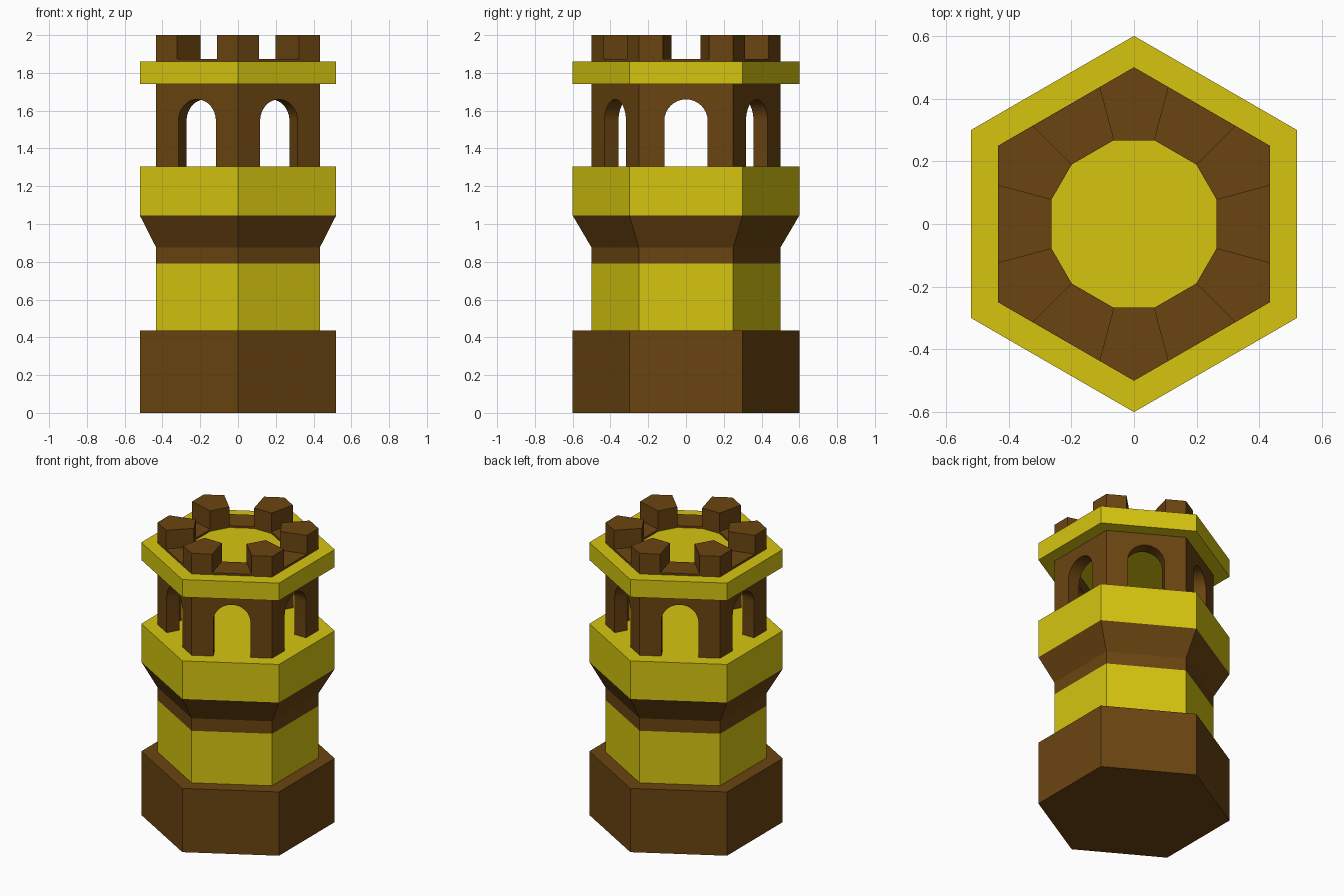
import bpy, bmesh, math
from mathutils import Matrix, Vector

cube = bpy.data.objects.get("Cube")
if cube:
    bpy.data.objects.remove(cube, do_unlink=True)


def material(name, rgb):
    m = bpy.data.materials.new(name)
    m.use_nodes = True
    m.diffuse_color = (*rgb, 1)
    m.node_tree.nodes["Principled BSDF"].inputs["Base Color"].default_value = (*rgb, 1)
    return m


YELLOW = material("mustard_yellow", (0.67, 0.56, 0.005))
BROWN = material("wood_brown", (0.145, 0.058, 0.0055))
SIXTH = math.pi / 3


def finish(name, bm, mat):
    bmesh.ops.remove_doubles(bm, verts=bm.verts, dist=1e-5)
    bmesh.ops.recalc_face_normals(bm, faces=bm.faces)
    me = bpy.data.meshes.new(name)
    bm.to_mesh(me)
    bm.free()
    me.materials.append(mat)
    ob = bpy.data.objects.new(name, me)
    bpy.context.collection.objects.link(ob)
    return ob


def loft(bm, rings, cap=True):
    """Bridge successive closed rings of points."""
    loops = [[bm.verts.new(p) for p in r] for r in rings]
    n = len(loops[0])
    for lo, hi in zip(loops, loops[1:]):
        for i in range(n):
            j = (i + 1) % n
            bm.faces.new((lo[i], lo[j], hi[j], hi[i]))
    if cap:
        bm.faces.new(loops[0][::-1])
        bm.faces.new(loops[-1])


def hex_ring(radius, z):
    return [(radius * math.cos((k + 0.5) * SIXTH), radius * math.sin((k + 0.5) * SIXTH), z)
            for k in range(6)]


def hex_part(name, mat, *profile):
    bm = bmesh.new()
    loft(bm, [hex_ring(r, z) for r, z in profile])
    return finish(name, bm, mat)


WIDE, NARROW = 0.6, 0.5
FLOOR, CEILING, ROOF = 1.305, 1.74, 1.86

# Stacked hexagonal tiers
hex_part("base", BROWN, (WIDE, 0), (WIDE, 0.435))
hex_part("lower_wall", YELLOW, (NARROW, 0.435), (NARROW, 0.79))
hex_part("flared_collar", BROWN, (NARROW, 0.79), (NARROW, 0.875), (WIDE, 1.045))
hex_part("balcony", YELLOW, (WIDE, 1.045), (WIDE, FLOOR))
hex_part("roof_slab", YELLOW, (WIDE, CEILING), (WIDE, ROOF))


# Hollow arcade: six mitred panels, each with a round-headed opening
def arcade(outer, inner, half, spring):
    bm = bmesh.new()
    steps = 16
    arch = [(half * math.cos(a), spring + half * math.sin(a))
            for a in (math.pi * i / steps for i in range(steps + 1))]
    for k in range(6):
        turn = Matrix.Rotation(k * SIXTH, 3, 'Z')
        skins = []
        for radius in (outer, inner):
            d, w = radius * math.cos(SIXTH / 2), radius / 2
            outline = ([(-w, FLOOR), (-w, CEILING), (w, CEILING), (w, FLOOR), (half, FLOOR)]
                       + arch + [(-half, FLOOR)])
            skins.append([bm.verts.new(turn @ Vector((d, u, z))) for u, z in outline])
        front, back = skins
        bm.faces.new(front)
        bm.faces.new(back[::-1])
        n = len(front)
        for i in range(n):
            if i not in (0, 2):  # mitred ends stay open and weld to the next panel
                j = (i + 1) % n
                bm.faces.new((front[i], back[i], back[j], front[j]))
    return finish("arcade_wall", bm, BROWN)


wall = arcade(NARROW, 0.4, 0.115, 1.545)
bpy.ops.object.select_all(action='DESELECT')
wall.select_set(True)
bpy.context.view_layer.objects.active = wall
bpy.ops.object.shade_smooth_by_angle(angle=math.radians(30))

# Battlements: merlons on the corners, low sills in the gaps
OUT, IN = (0.4365, 0.11), (0.267, 0.065)


def at_corner(k, point, side, z):
    turn = Matrix.Rotation((k + 0.5) * SIXTH, 3, 'Z')
    return turn @ Vector((point[0], side * point[1], z))


merlons, sills = bmesh.new(), bmesh.new()
for k in range(6):
    loft(merlons, [[at_corner(k, IN, -1, z), at_corner(k, OUT, -1, z),
                    at_corner(k, (NARROW, 0), 1, z),
                    at_corner(k, OUT, 1, z), at_corner(k, IN, 1, z)]
                   for z in (ROOF, 2.0)])
    loft(sills, [[at_corner(k, IN, 1, z), at_corner(k, OUT, 1, z),
                  at_corner(k + 1, OUT, -1, z), at_corner(k + 1, IN, -1, z)]
                 for z in (ROOF, 1.873)])
finish("merlons", merlons, BROWN)
finish("battlement_sills", sills, BROWN)
